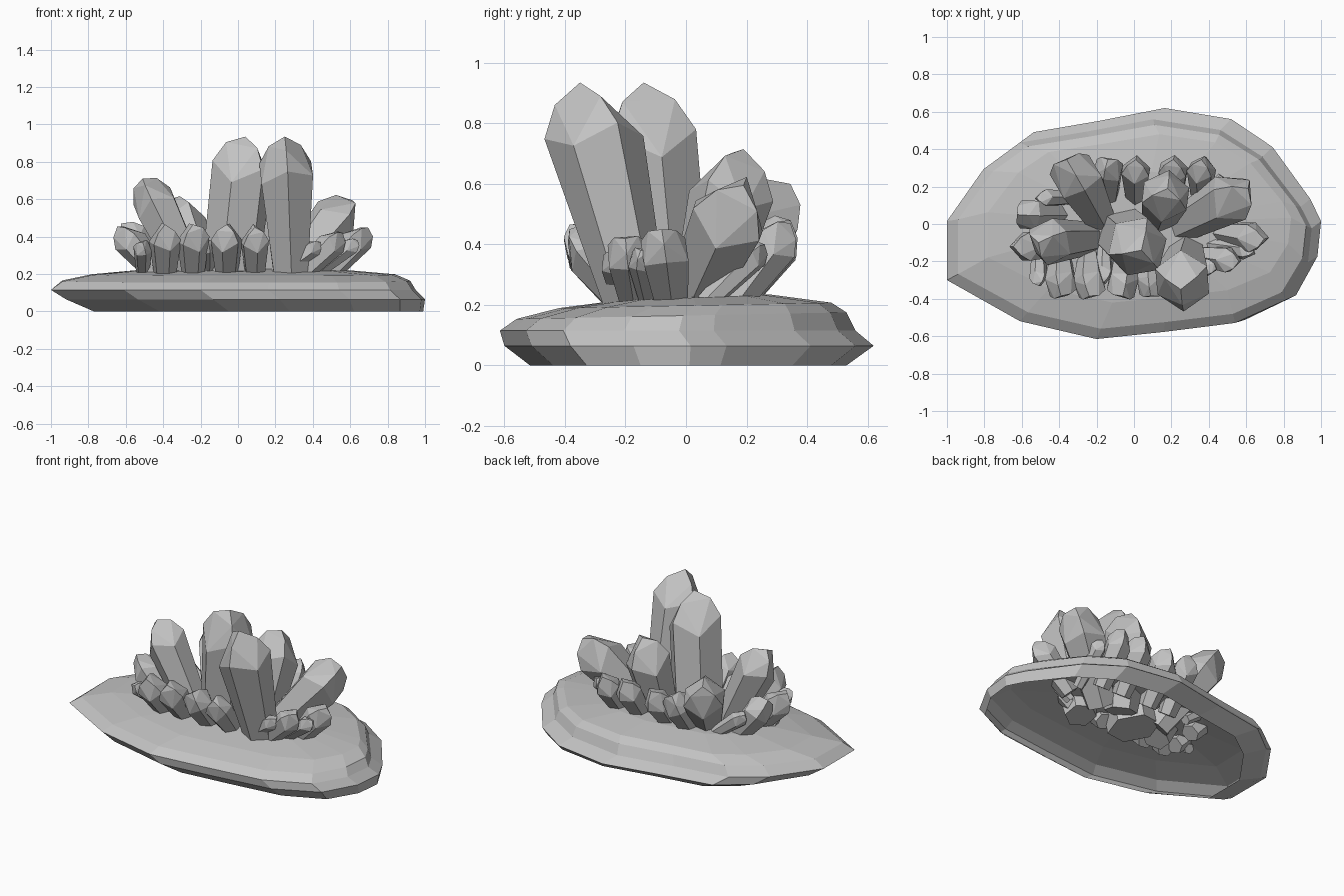
import bpy, bmesh, math, random
from mathutils import Vector

old = bpy.data.objects.get("Cube")
if old:
    bpy.data.objects.remove(old, do_unlink=True)

random.seed(4)
stone = bpy.data.materials.new("stone grey")
stone.use_nodes = True
GREY = (0.54, 0.54, 0.54, 1)
stone.diffuse_color = GREY
stone.node_tree.nodes["Principled BSDF"].inputs["Base Color"].default_value = GREY


def add_object(name, bm):
    bmesh.ops.recalc_face_normals(bm, faces=bm.faces)
    mesh = bpy.data.meshes.new(name)
    bm.to_mesh(mesh)
    bm.free()
    mesh.materials.append(stone)
    obj = bpy.data.objects.new(name, mesh)
    bpy.context.collection.objects.link(obj)
    return obj


def rock_base():
    """Open-bottomed rock shell made of shifted, scaled copies of one outline."""
    outline = [(-1, .05), (-.8, .34), (-.6, .49), (-.24, .55), (.13, .62), (.5, .56),
               (.73, .41), (.94, .13), (1, .01), (.98, -.18), (.86, -.39), (.58, -.52),
               (.19, -.57), (-.18, -.61), (-.6, -.51), (-1, -.28)]
    # left, right, front, back limits, height and tilt of each ring
    rings = [(-.77, .99, -.515, .53, 0, 0),
             (-.92, 1, -.6, .62, .065, 0),
             (-1, .95, -.615, .56, .115, 0),
             (-.94, .92, -.56, .53, .165, .02),
             (-.78, .84, -.42, .48, .198, .02),
             (-.5, .55, -.24, .28, .223, .04)]
    bm = bmesh.new()
    previous = None
    for left, right, front, back, z, tilt in rings:
        ring = []
        for x, y in outline:
            px = left + (x + 1) / 2 * (right - left)
            py = front + (y + .61) / 1.23 * (back - front)
            ring.append(bm.verts.new((px, py, z + tilt * py)))
        if previous:
            for i in range(len(ring)):
                j = (i + 1) % len(ring)
                bm.faces.new((previous[i], previous[j], ring[j], ring[i]))
        previous = ring
    centre = bm.verts.new((.05, .03, .232))
    for i in range(len(previous)):
        bm.faces.new((previous[i], previous[(i + 1) % len(previous)], centre))
    return add_object("rock_base", bm)


def crystal(name, foot, tip, radius, foot_ratio=.65, root=.06, sides=6):
    """Faceted prism that widens from the foot, with a staggered blunt point."""
    foot, tip = Vector((*foot, .22)), Vector(tip)
    axis = (tip - foot).normalized()
    foot -= axis * root
    length = (tip - foot).length
    turn = axis.to_track_quat('Z', 'Y')
    spin = random.uniform(0, math.pi)
    points = [(0, 0, length)]
    for i in range(sides):
        a = spin + i * math.tau / sides
        c, s = math.cos(a), math.sin(a)
        stagger = .22 * radius * (-1) ** i
        jitter = random.uniform(-.12, .12) * radius
        points.append((c * radius * foot_ratio, s * radius * foot_ratio, 0))
        points.append((c * radius, s * radius, length - 1.15 * radius + stagger + jitter))
        if i % 2 == 0:
            points.append((c * radius * .62, s * radius * .62, length - .3 * radius + jitter))
    bm = bmesh.new()
    for p in points:
        bm.verts.new(foot + turn @ Vector(p))
    bmesh.ops.convex_hull(bm, input=bm.verts)
    bmesh.ops.dissolve_limit(bm, angle_limit=math.radians(6), verts=bm.verts, edges=bm.edges)
    return add_object(name, bm)


rock_base()

# Large crystals
crystal("tall_front_crystal", (.28, -.17), (.25, -.35, .935), .16, .6, .09)
crystal("tall_middle_crystal", (-.04, -.07), (.04, -.14, .935), .165, .95, .09)
crystal("back_crystal", (.14, .06), (.18, .19, .715), .14, .7, .09)
crystal("right_side_crystal", (-.27, -.08), (-.51, -.1, .71), .125, .7, .09)
crystal("back_right_crystal", (-.2, .06), (-.36, .345, .6), .135, .6, .09)
crystal("left_side_crystal", (.3, .02), (.61, .19, .595), .14, .65, .09)

# Rows of small crystals: lean, then tip x, y, z and radius of each
rows = {
    "front": ((0, -.18), [(-.39, -.385, .465, .088), (-.24, -.385, .465, .088),
                          (-.06, -.385, .465, .088), (.09, -.385, .45, .08),
                          (-.16, -.31, .38, .05), (-.51, -.33, .37, .05)]),
    "back": ((0, .18), [(-.14, .345, .48, .085), (.01, .345, .47, .085),
                        (.21, .345, .48, .085), (.36, .345, .47, .08),
                        (.46, .26, .4, .05)]),
    "right": ((-.2, 0), [(-.625, .05, .47, .088), (-.645, -.12, .455, .088),
                         (-.52, .14, .38, .05)]),
    "left": ((.2, -.03), [(.695, -.08, .45, .085), (.56, -.2, .42, .075),
                          (.44, -.24, .37, .05), (.64, -.15, .38, .05)]),
}
for side, (lean, tips) in rows.items():
    for n, (x, y, z, r) in enumerate(tips, 1):
        crystal(f"small_{side}_crystal_{n}", (x - lean[0], y - lean[1]), (x, y, z), r)
